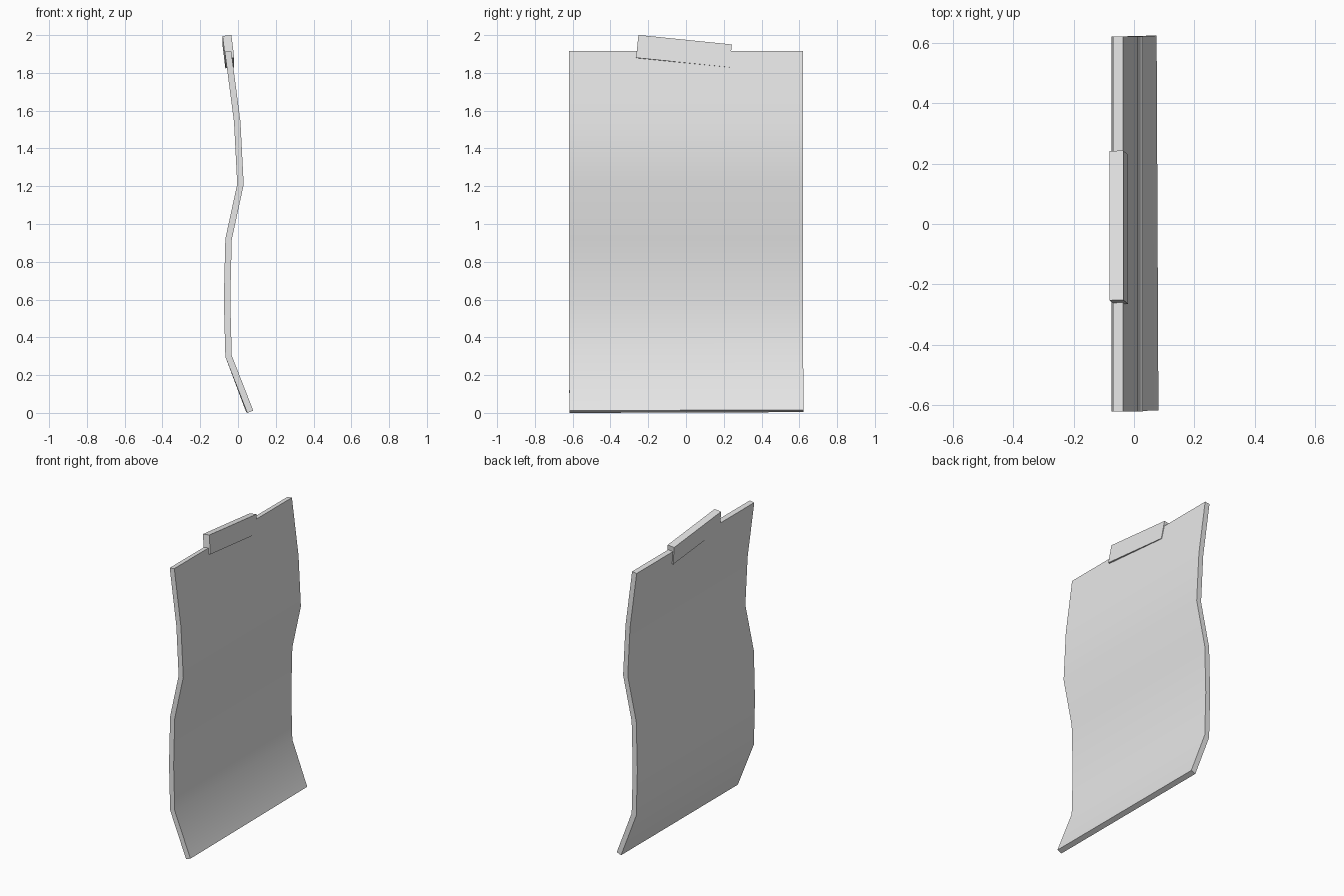
import bpy
import math

cube = bpy.data.objects.get("Cube")
if cube:
    bpy.data.objects.remove(cube, do_unlink=True)

GREY = (0.8, 0.8, 0.8, 1.0)
grey = bpy.data.materials.new("pale_grey")
grey.use_nodes = True
grey.diffuse_color = GREY
bsdf = next(n for n in grey.node_tree.nodes if n.type == "BSDF_PRINCIPLED")
bsdf.inputs["Base Color"].default_value = GREY


def activate(obj):
    bpy.ops.object.select_all(action="DESELECT")
    obj.select_set(True)
    bpy.context.view_layer.objects.active = obj


# Wavy paper sheet: side profile (x, z) from top to bottom, swept along y
profile = [(-0.053, 1.915), (-0.004, 1.54), (0.013, 1.21), (-0.05, 0.92),
           (-0.058, 0.6), (-0.05, 0.3), (0.062, 0.008)]
half_width = 0.62
verts, faces = [], []
for i, (x, z) in enumerate(profile):
    # the loose bottom edge is twisted very slightly
    twist = 0.003 if i == len(profile) - 1 else 0
    for side in (-1, 1):
        verts.append((x - twist * side, side * half_width + twist, z + twist * side * 0.7))
    if i:
        a = 2 * i
        faces.append((a - 2, a, a + 1, a - 1))

mesh = bpy.data.meshes.new("paper_sheet")
mesh.from_pydata(verts, [], faces)
sheet = bpy.data.objects.new("paper_sheet", mesh)
bpy.context.collection.objects.link(sheet)
mesh.materials.append(grey)
activate(sheet)
solid = sheet.modifiers.new("thickness", "SOLIDIFY")
solid.thickness = 0.034
solid.offset = 0
solid.use_even_offset = True
bpy.ops.object.modifier_apply(modifier=solid.name)
bpy.ops.object.shade_smooth_by_angle(angle=math.radians(40))

# Crooked strip of tape gripping the top edge
bpy.ops.mesh.primitive_cube_add(size=1, location=(-0.051, -0.011, 1.9125))
tape = bpy.context.object
tape.name = "tape_strip"
tape.scale = (0.047, 0.497, 0.122)
tape.rotation_mode = "YXZ"
tape.rotation_euler = (math.radians(-5.8), math.radians(-7), 0)
tape.data.materials.append(grey)
